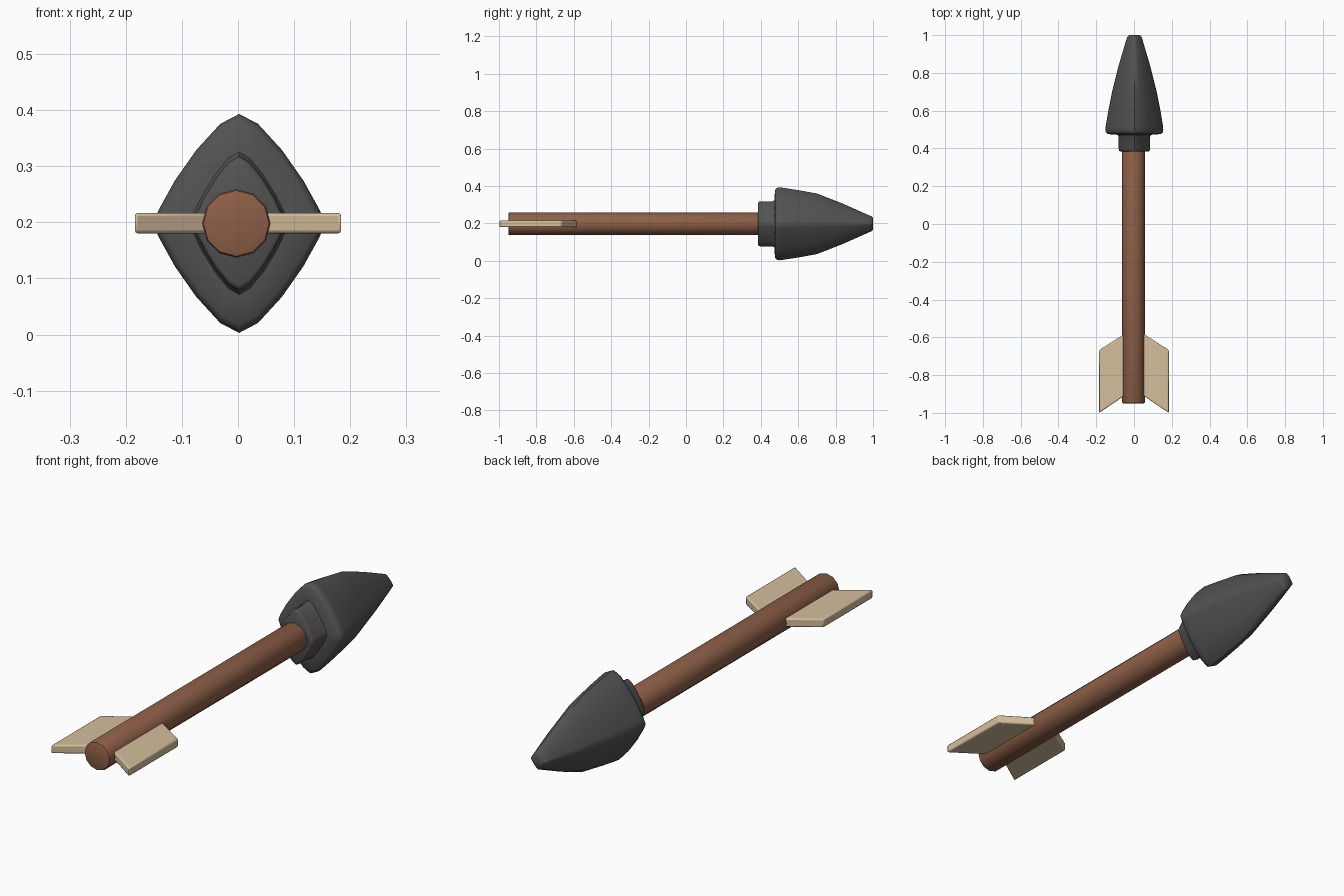
import bpy, bmesh, math
from mathutils import Matrix

if "Cube" in bpy.data.objects:
    bpy.data.objects.remove(bpy.data.objects["Cube"])

ZC = 0.198


def material(name, color):
    m = bpy.data.materials.new(name)
    m.diffuse_color = (*color, 1)
    m.use_nodes = True
    m.node_tree.nodes["Principled BSDF"].inputs["Base Color"].default_value = m.diffuse_color
    return m


def finish(bm, name, mat, angle=40, bevel=0):
    bmesh.ops.recalc_face_normals(bm, faces=bm.faces)
    mesh = bpy.data.meshes.new(name)
    bm.to_mesh(mesh)
    bm.free()
    mesh.materials.append(mat)
    ob = bpy.data.objects.new(name, mesh)
    bpy.context.collection.objects.link(ob)
    if bevel:
        b = ob.modifiers.new("bevel", 'BEVEL')
        b.width, b.segments = bevel, 2
    bpy.ops.object.select_all(action='DESELECT')
    bpy.context.view_layer.objects.active = ob
    ob.select_set(True)
    bpy.ops.object.shade_smooth_by_angle(angle=math.radians(angle))
    return ob


wood = material("wood", (0.27, 0.115, 0.065))
feather = material("feather", (0.66, 0.52, 0.34))
stone = material("stone", (0.085, 0.085, 0.085))

# shaft: twelve-sided rod with softened ends
bm = bmesh.new()
bmesh.ops.create_cone(bm, cap_ends=True, segments=12, radius1=0.061, radius2=0.061, depth=1.4,
                      matrix=Matrix.Translation((-0.003, -0.25, ZC)) @ Matrix.Rotation(math.pi / 2, 4, 'X'))
rims = [e for e in bm.edges if abs(e.verts[0].co.y - e.verts[1].co.y) < 0.01]
bmesh.ops.bevel(bm, geom=rims, offset=0.008, segments=2, profile=0.5, affect='EDGES')
finish(bm, "shaft", wood)

# fletching: swept plates on both sides
outline = [(0.03, -0.568), (0.184, -0.667), (0.184, -1.0), (0.03, -0.895)]
for side, name in ((1, "right_fletching"), (-1, "left_fletching")):
    bm = bmesh.new()
    face = bm.faces.new([bm.verts.new((side * x, y, ZC - 0.018)) for x, y in outline])
    ext = bmesh.ops.extrude_face_region(bm, geom=[face])
    bmesh.ops.translate(bm, vec=(0, 0, 0.037),
                        verts=[v for v in ext["geom"] if isinstance(v, bmesh.types.BMVert)])
    finish(bm, name, feather, bevel=0.006)

# arrowhead: rounded diamond section lofted along y, collar included
quarter = [(1, 0), (0.94, 0.12), (0.75, 0.39), (0.5, 0.67), (0.22, 0.91)]
section = (quarter + [(0, 1)] + [(-x, z) for x, z in reversed(quarter)]
           + [(-x, -z) for x, z in quarter[1:]] + [(0, -1)]
           + [(x, -z) for x, z in reversed(quarter[1:])])
stations = [  # y, half width, half height
    (0.385, 0.076, 0.110), (0.388, 0.081, 0.117), (0.397, 0.083, 0.120),
    (0.462, 0.083, 0.120), (0.472, 0.088, 0.127), (0.476, 0.140, 0.180),
    (0.484, 0.150, 0.191), (0.497, 0.153, 0.195), (0.515, 0.152, 0.193),
    (0.60, 0.138, 0.180), (0.70, 0.118, 0.162), (0.84, 0.083, 0.107),
    (0.975, 0.043, 0.047), (0.992, 0.037, 0.040), (1.0, 0.028, 0.031)]
bm = bmesh.new()
rings = [[bm.verts.new((0.002 + x * w, y, ZC + z * h)) for x, z in section]
         for y, w, h in stations]
n = len(section)
for a, b in zip(rings, rings[1:]):
    for i in range(n):
        j = (i + 1) % n
        bm.faces.new((a[i], a[j], b[j], b[i]))
bm.faces.new(rings[0])
bm.faces.new(rings[-1])
finish(bm, "arrowhead", stone, 50)
